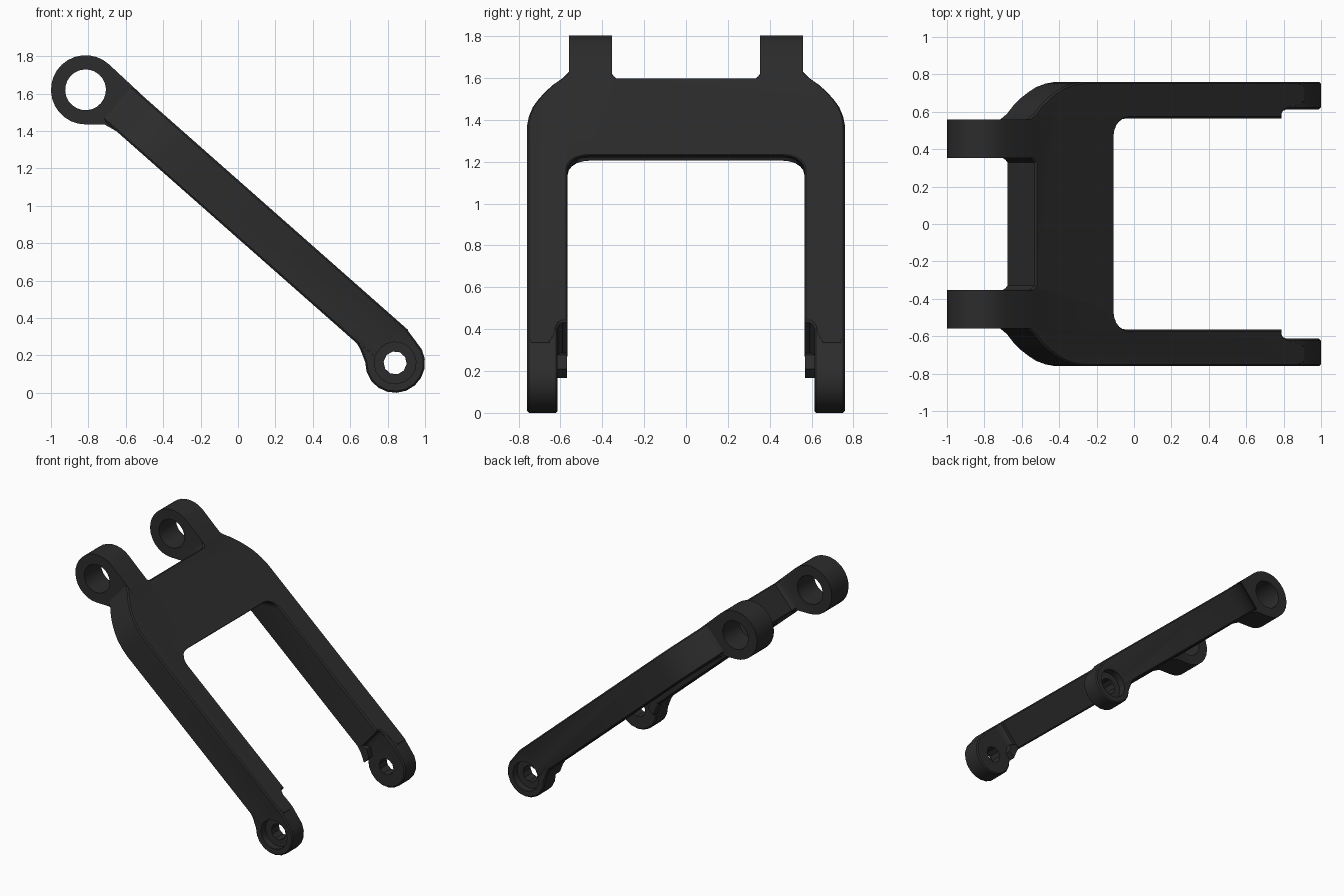
import bpy, bmesh
from math import sin, cos, radians
from mathutils import Vector

if "Cube" in bpy.data.objects:
    bpy.data.objects.remove(bpy.data.objects["Cube"])

# Sloped working frame: u runs down the arm, v is square to it, y is sideways
A = radians(41.42)
TIP = 2.207


def world(u, y, v):
    return Vector((-0.815 + u * cos(A) + v * sin(A), y, 1.62 - u * sin(A) + v * cos(A)))


def arc(cu, cv, r, a0, a1, n):
    return [(cu + r * cos(radians(a0 + (a1 - a0) * i / n)),
             cv + r * sin(radians(a0 + (a1 - a0) * i / n))) for i in range(n + 1)]


def prism(name, pts, lo, hi, plan=False, bevel=0.0, low_pts=None):
    """Extrude a (u, v) side profile along y, or a (u, y) plan outline along v."""
    bm = bmesh.new()
    rings = []
    for h, loop in ((lo, low_pts or pts), (hi, pts)):
        rings.append([bm.verts.new(world(a, b, h) if plan else world(a, h, b)) for a, b in loop])
    caps = [bm.faces.new(r) for r in rings]
    n = len(pts)
    for i in range(n):
        j = (i + 1) % n
        bm.faces.new((rings[0][i], rings[0][j], rings[1][j], rings[1][i]))
    bmesh.ops.recalc_face_normals(bm, faces=bm.faces[:])
    if bevel:
        edges = list({e for f in caps for e in f.edges})
        bmesh.ops.bevel(bm, geom=edges, offset=bevel, segments=1, affect='EDGES')
        bmesh.ops.recalc_face_normals(bm, faces=bm.faces[:])
    me = bpy.data.meshes.new(name)
    bm.to_mesh(me)
    bm.free()
    ob = bpy.data.objects.new(name, me)
    bpy.context.collection.objects.link(ob)
    return ob


def pair(name, pts, lo, hi, bevel=0.0):
    return [prism(name, pts, *sorted((s * lo, s * hi)), bevel=bevel) for s in (1, -1)]


def mirrored(half):
    return half + [(u, -y) for u, y in reversed(half)]


# Forked plate: half outline mirrored across y; the crotch face lies level, so its low edge is shifted
half = [(0.228, 0.33), (0.21, 0.345), (0.175, 0.36), (0.172, 0.557), (0.222, 0.588),
        (0.27, 0.634), (0.325, 0.675), (0.38, 0.707), (0.432, 0.732), (0.5, 0.751), (0.57, 0.76),
        (2.1, 0.76), (2.15, 0.74), (2.15, 0.65), (2.09, 0.625), (2.03, 0.615), (2.0, 0.605),
        (1.988, 0.59), (1.988, 0.565)]
crotch = arc(0.892, 0.465, 0.1, 90, 180, 5)
low_crotch = [(u - 0.228, y) for u, y in crotch]
body = prism("fork_arm", mirrored(half + crotch), -0.057, 0.178, plan=True, bevel=0.009,
             low_pts=mirrored(half + low_crotch))

# Upper pivot ears
ear = arc(0, 0, 0.185, 88, 311, 18) + [(0.2, -0.072), (0.26, -0.059), (0.32, -0.045),
                                       (0.32, 0.165), (0.25, 0.1785)]
adds = pair("pivot_ear", ear, 0.353, 0.56)

# Lower eyelets, thinned on the inside
eye = [(1.95, 0.15), (2.05, 0.1775), (2.13, 0.1775)] + arc(TIP, 0, 0.16, 68, -140, 11)
eye += [(2.02, -0.069), (1.95, -0.045)]
adds += pair("lower_eyelet", eye, 0.613, 0.7595, bevel=0.009)

# Inner shoulder beside each eyelet
shoulder = [(1.95, -0.045), (2.02, -0.068), (2.083, -0.1), (2.085, -0.04), (2.03, 0.0)]
adds += pair("eyelet_shoulder", shoulder, 0.568, 0.64)

# Bores and counterbores
cuts = [prism("upper_bore", arc(0, 0, 0.109, 0, 345, 23), -0.7, 0.7),
        prism("lower_bore", arc(TIP, 0, 0.062, 0, 324, 9), -0.9, 0.9)]
cuts += pair("counterbore", arc(TIP, 0, 0.112, 0, 337.5, 15), 0.705, 0.9)

for ops, kind in ((adds, 'UNION'), (cuts, 'DIFFERENCE')):
    for ob in ops:
        ob.hide_render = True
        m = body.modifiers.new(ob.name, 'BOOLEAN')
        m.operation, m.solver, m.object = kind, 'EXACT', ob

# Apply the booleans and remove the helpers
dg = bpy.context.evaluated_depsgraph_get()
mesh = bpy.data.meshes.new_from_object(body.evaluated_get(dg))
body.modifiers.clear()
body.data = mesh
for ob in adds + cuts:
    bpy.data.objects.remove(ob)

# Dark finish
mat = bpy.data.materials.new("dark_metal")
mat.diffuse_color = (0.025, 0.025, 0.025, 1)
mat.use_nodes = True
mat.node_tree.nodes["Principled BSDF"].inputs["Base Color"].default_value = mat.diffuse_color
mesh.materials.clear()
mesh.materials.append(mat)
bpy.context.view_layer.objects.active = body
body.select_set(True)
bpy.ops.object.shade_smooth_by_angle(angle=radians(25))
